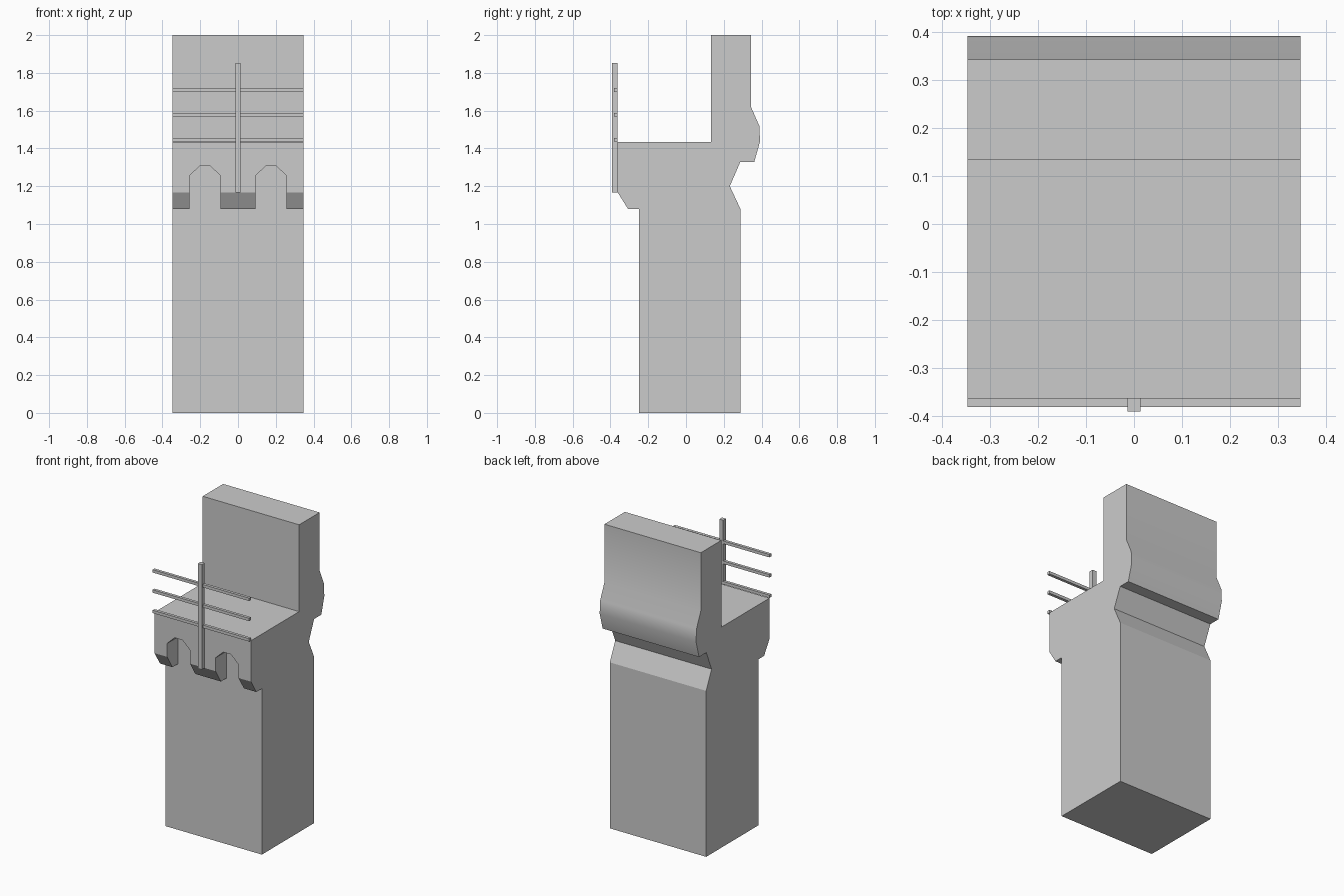
import bpy, bmesh
from mathutils import Vector

if "Cube" in bpy.data.objects:
    bpy.data.objects.remove(bpy.data.objects["Cube"])

HALF_W = 0.347


def prism(name, points, offset):
    """Extrude a closed outline of 3D points along offset."""
    bm = bmesh.new()
    face = bm.faces.new([bm.verts.new(p) for p in points])
    out = bmesh.ops.extrude_face_region(bm, geom=[face])
    verts = [v for v in out["geom"] if isinstance(v, bmesh.types.BMVert)]
    bmesh.ops.translate(bm, verts=verts, vec=Vector(offset))
    bmesh.ops.recalc_face_normals(bm, faces=bm.faces[:])
    mesh = bpy.data.meshes.new(name)
    bm.to_mesh(mesh)
    bm.free()
    ob = bpy.data.objects.new(name, mesh)
    bpy.context.collection.objects.link(ob)
    return ob


def box(name, x0, x1, y0, y1, z0, z1):
    return prism(name, [(x0, y0, z0), (x1, y0, z0), (x1, y1, z0), (x0, y1, z0)],
                 (0, 0, z1 - z0))


# Wall body: side profile (y, z) swept across the width
profile = [(-0.25, 0), (0.288, 0), (0.288, 1.08), (0.232, 1.2), (0.287, 1.328),
           (0.361, 1.328), (0.392, 1.437), (0.388, 1.52), (0.343, 1.622),
           (0.343, 2.0), (0.133, 2.0), (0.133, 1.435), (-0.362, 1.435),
           (-0.362, 1.168), (-0.307, 1.08), (-0.25, 1.08)]
wall = prism("wall_body", [(-HALF_W, y, z) for y, z in profile], (2 * HALF_W, 0, 0))

# Rounded moulding on the back is smooth, everything else flat
for f in wall.data.polygons:
    f.use_smooth = abs(f.normal.x) < 0.5 and f.center.y > 0.34 and f.center.z > 1.33

# Chamfered arches cut between the corbels
arch = [(0.092, 1.0), (0.257, 1.0), (0.257, 1.255), (0.203, 1.307),
        (0.147, 1.307), (0.092, 1.255)]
bpy.context.view_layer.objects.active = wall
for side in (-1, 1):
    cutter = prism("arch_cutter", [(side * x, -0.5, z) for x, z in arch], (0, 0.25, 0))
    mod = wall.modifiers.new("arch", "BOOLEAN")
    mod.operation = "DIFFERENCE"
    mod.solver = "EXACT"
    mod.object = cutter
    bpy.ops.object.modifier_apply(modifier=mod.name)
    bpy.data.objects.remove(cutter)

# Railing: centre post and three rails
box("railing_post", -0.014, 0.014, -0.391, -0.363, 1.168, 1.852)
for i, z in enumerate((1.436, 1.569, 1.7)):
    box(f"rail_{i + 1}", -HALF_W, HALF_W, -0.381, -0.362, z, z + 0.019)
